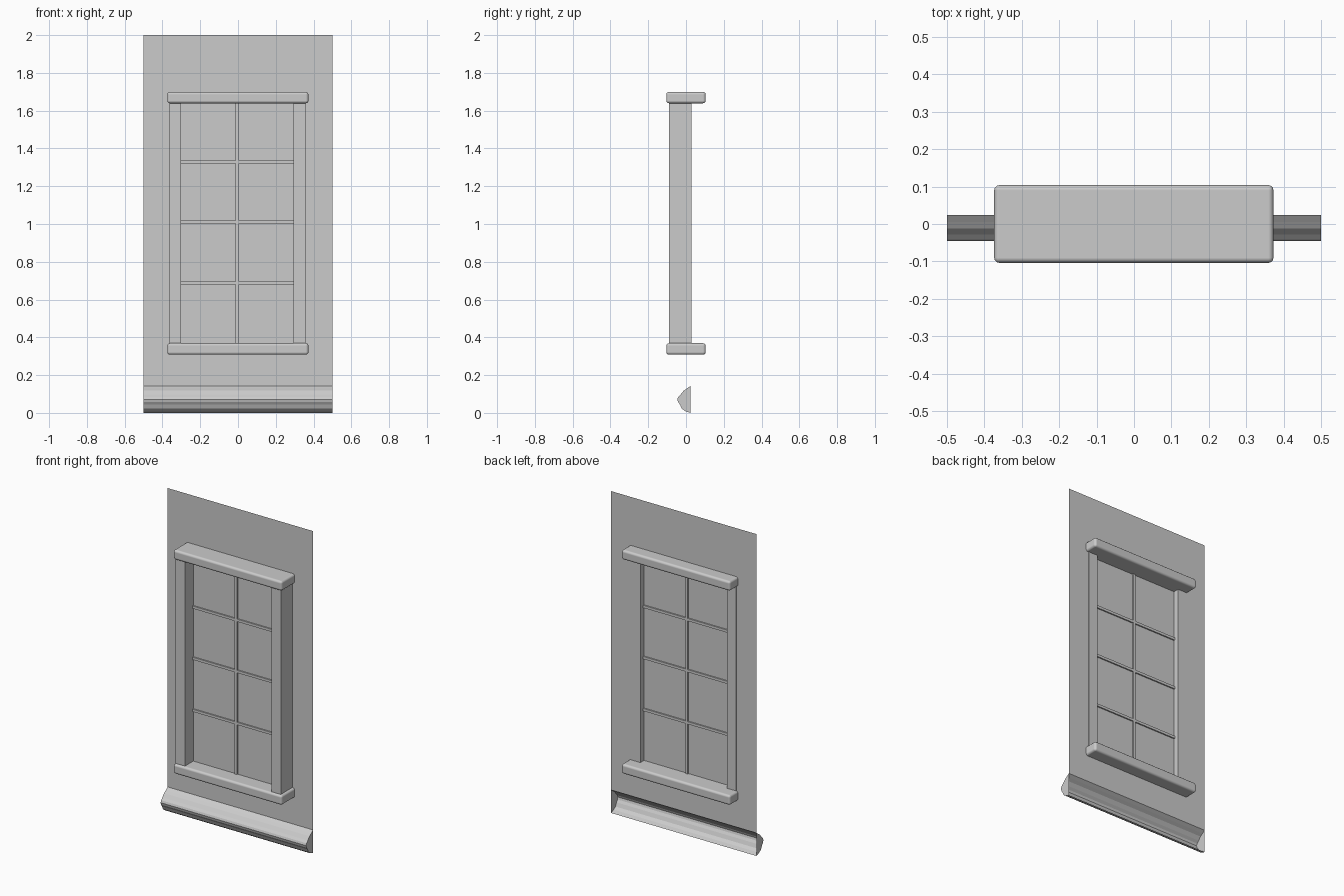
import bpy, bmesh

if "Cube" in bpy.data.objects:
    bpy.data.objects.remove(bpy.data.objects["Cube"])

WALL_Y = 0.024
GLASS_Y = -0.008
CX = -0.004              # window centre line


def make(name, verts, faces):
    me = bpy.data.meshes.new(name)
    me.from_pydata(verts, [], faces)
    ob = bpy.data.objects.new(name, me)
    bpy.context.collection.objects.link(ob)
    return ob


def box(name, x, y, z, bevel=0.0):
    """Box from (min, max) ranges, optionally with rounded edges."""
    verts = [(a, b, c) for a in x for b in y for c in z]
    faces = [(0, 1, 3, 2), (4, 6, 7, 5), (0, 4, 5, 1),
             (2, 3, 7, 6), (0, 2, 6, 4), (1, 5, 7, 3)]
    ob = make(name, verts, faces)
    if bevel:
        m = ob.modifiers.new("round", 'BEVEL')
        m.width, m.segments = bevel, 3
        for p in ob.data.polygons:
            p.use_smooth = True
        m.harden_normals = True
    return ob


# Wall sheet with an opening whose rim is hidden under the frame
outer = [(-0.5, 0.143), (0.5, 0.143), (0.5, 2.0), (-0.5, 2.0)]
inner = [(CX - 0.33, 0.34), (CX + 0.33, 0.34), (CX + 0.33, 1.67), (CX - 0.33, 1.67)]
make("wall", [(x, WALL_Y, z) for x, z in outer + inner],
     [(i, (i + 1) % 4, 4 + (i + 1) % 4, 4 + i) for i in range(4)])

# Glass sheet
make("glass", [(x, GLASS_Y, z) for x, z in inner], [(0, 1, 2, 3)])

# Lintel and sill, running through the wall
for name, z in (("lintel", (1.639, 1.699)), ("sill", (0.308, 0.369))):
    box(name, (-0.374, 0.373), (-0.104, 0.104), z, 0.014)

# Side jambs
for name, s in (("left_jamb", -1), ("right_jamb", 1)):
    x = sorted((CX + s * 0.298, CX + s * 0.361))
    box(name, x, (-0.09, 0.028), (0.355, 1.65))

# Glazing bars
b = 0.008
depth = (GLASS_Y - b, GLASS_Y + b)
box("vertical_bar", (CX - b, CX + b), depth, (0.355, 1.65))
for i, z in enumerate((0.687, 1.010, 1.328)):
    box(f"horizontal_bar_{i + 1}", (CX - 0.31, CX + 0.31), depth, (z - b, z + b))

# Base moulding: extruded profile, capped at the ends and open at the back
profile = [(WALL_Y, 0.143), (0.006, 0.130), (-0.012, 0.118), (-0.028, 0.098),
           (-0.041, 0.085), (-0.046, 0.072), (-0.042, 0.058), (-0.032, 0.044),
           (-0.022, 0.022), (-0.004, 0.009), (WALL_Y, 0.0)]
n = len(profile)
verts = [(x, y, z) for x in (-0.5, 0.5) for y, z in profile]
faces = [(i, i + 1, n + i + 1, n + i) for i in range(n - 1)]
faces += [tuple(reversed(range(n))), tuple(range(n, 2 * n))]
make("base_moulding", verts, faces)
